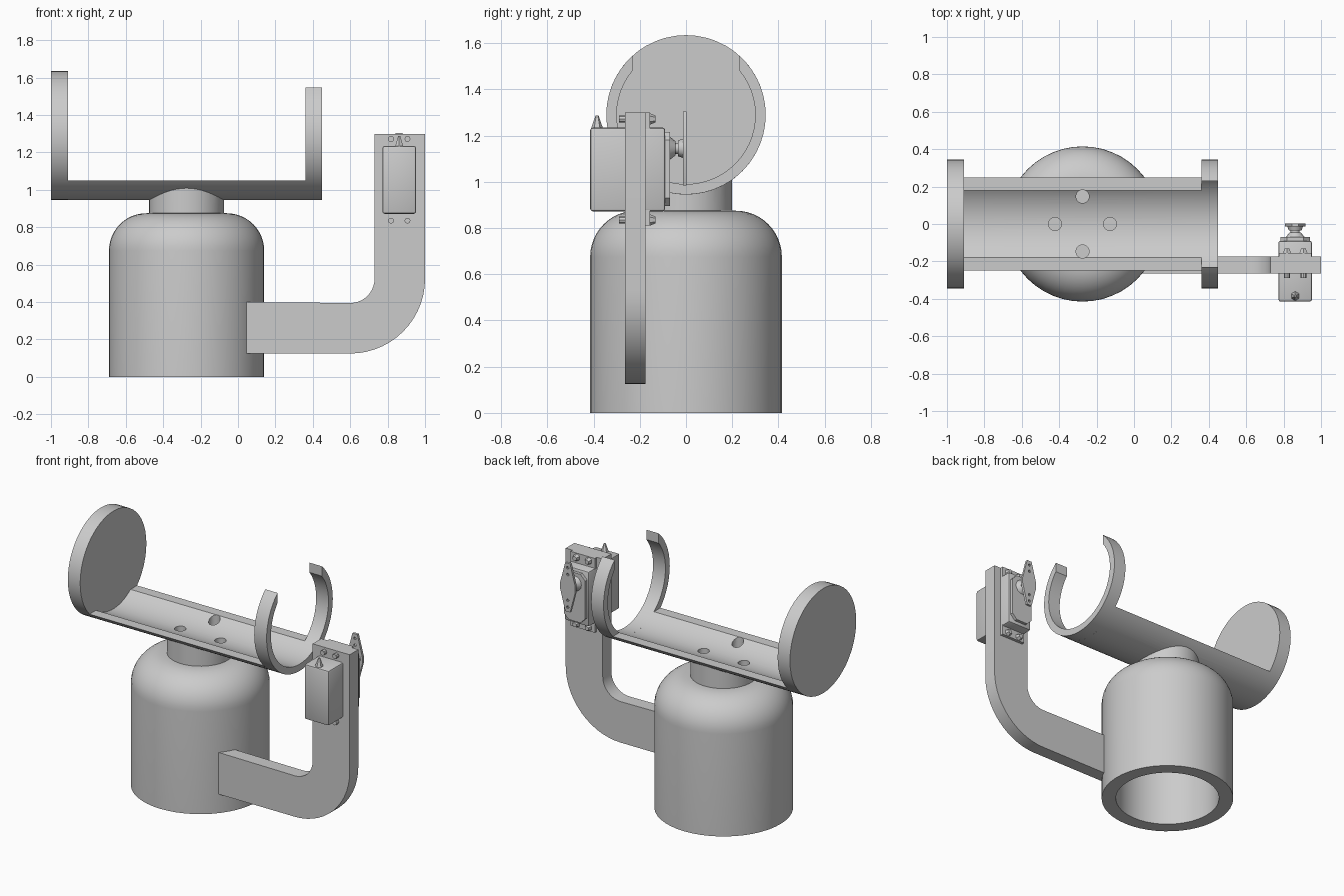
import bpy, bmesh
from math import sin, cos, asin, acos, pi, radians
from mathutils import Matrix, Vector

if "Cube" in bpy.data.objects:
    bpy.data.objects.remove(bpy.data.objects["Cube"], do_unlink=True)

grey = bpy.data.materials.new("light grey plastic")
grey.use_nodes = True
COLOUR = (0.6, 0.6, 0.6, 1)
grey.diffuse_color = COLOUR
grey.node_tree.nodes["Principled BSDF"].inputs["Base Color"].default_value = COLOUR


def finish(name, bm, smooth=True):
    bmesh.ops.recalc_face_normals(bm, faces=bm.faces)
    mesh = bpy.data.meshes.new(name)
    bm.to_mesh(mesh)
    bm.free()
    mesh.materials.append(grey)
    obj = bpy.data.objects.new(name, mesh)
    bpy.context.collection.objects.link(obj)
    shade(mesh, smooth)
    return obj


def shade(mesh, smooth=True):
    if smooth:
        mesh.shade_smooth()
        mesh.set_sharp_from_angle(angle=radians(32))
    else:
        mesh.shade_flat()


def prism(name, points, axis, low, high, smooth=True):
    """Extrude a flat outline along x or y."""
    place = (lambda a, b: (low, a, b)) if axis == "x" else (lambda a, b: (a, low, b))
    bm = bmesh.new()
    face = bm.faces.new([bm.verts.new(place(*p)) for p in points])
    out = bmesh.ops.extrude_face_region(bm, geom=[face])
    move = Vector((high - low, 0, 0) if axis == "x" else (0, high - low, 0))
    bmesh.ops.translate(bm, vec=move, verts=[v for v in out["geom"] if isinstance(v, bmesh.types.BMVert)])
    return finish(name, bm, smooth)


def arc(cx, cy, r, start, end, n):
    return [(cx + r * cos(start + (end - start) * i / n),
             cy + r * sin(start + (end - start) * i / n)) for i in range(n + 1)]


def box(name, low, high, bevel=0.0):
    low, high = Vector(low), Vector(high)
    bm = bmesh.new()
    bmesh.ops.create_cube(bm, size=1, matrix=Matrix.Translation((low + high) / 2)
                          @ Matrix.Diagonal((*(high - low), 1)))
    if bevel:
        bmesh.ops.bevel(bm, geom=bm.edges[:], offset=bevel, segments=2, affect="EDGES", profile=0.5)
    return finish(name, bm, bevel > 0)


def rods(name, spots, axis, r1, r2, low, high, n):
    """Cylinders or cones along one axis, centred on each spot."""
    turn = {"x": Matrix.Rotation(pi / 2, 4, "Y"), "y": Matrix.Rotation(-pi / 2, 4, "X"),
            "z": Matrix.Identity(4)}[axis]
    mid = (low + high) / 2
    bm = bmesh.new()
    for a, b in spots:
        centre = {"x": (mid, a, b), "y": (a, mid, b), "z": (a, b, mid)}[axis]
        bmesh.ops.create_cone(bm, cap_ends=True, segments=n, radius1=r1, radius2=r2,
                              depth=high - low, matrix=Matrix.Translation(centre) @ turn)
    return finish(name, bm)


def cut(obj, *cutters):
    for cutter in cutters:
        mod = obj.modifiers.new("cut", "BOOLEAN")
        mod.object, mod.operation, mod.solver = cutter, "DIFFERENCE", "EXACT"
    bpy.context.view_layer.update()
    done = obj.evaluated_get(bpy.context.evaluated_depsgraph_get())
    mesh = bpy.data.meshes.new_from_object(done)
    obj.modifiers.clear()
    obj.data = mesh
    shade(mesh)


CX = -0.275               # axis of the base
CZ, RO, RI = 1.29, 0.345, 0.30   # cradle axis height and radii

# Hollow base with rounded shoulder and neck, revolved
profile = [(0, 0.775)] + arc(0.185, 0.635, 0.14, pi / 2, 0, 8) + [(0.325, 0), (0.415, 0)]
profile += arc(0.215, 0.675, 0.2, 0, pi / 2, 12) + [(0.2, 0.875), (0.2, 1.1), (0, 1.1)]
bm = bmesh.new()
verts = [bm.verts.new((CX + r, 0, z)) for r, z in profile]
edges = [bm.edges.new(pair) for pair in zip(verts, verts[1:])]
bmesh.ops.spin(bm, geom=verts + edges, cent=(CX, 0, 0), axis=(0, 0, 1), angle=2 * pi, steps=48)
bmesh.ops.remove_doubles(bm, verts=bm.verts, dist=0.0005)
base = finish("base", bm)

# Trough, cut level along both long edges
edge = CZ - 1.05
a, b = asin(edge / RO), asin(edge / RI)
trough = prism("trough", arc(0, CZ, RO, pi + a, 2 * pi - a, 24) + arc(0, CZ, RI, 2 * pi - b, pi + b, 24),
               "x", -0.91, 0.36)

# Saddle under the trough and four screw holes through it
saddle = rods("saddle_cutter", [(0, CZ)], "x", 0.325, 0.325, -1.2, 0.6, 64)
holes = rods("hole_cutter", [(CX + dx, dy) for dx, dy in ((0.147, 0), (-0.147, 0), (0, 0.147), (0, -0.147))],
             "z", 0.035, 0.035, 0.82, 1.3, 20)
cut(base, saddle, holes)
cut(trough, holes)

# End disc and open clip ring
rods("end_disc", [(0, CZ)], "x", RO, RO, -1.0, -0.91, 48)
gap = 0.23
a, b = acos(gap / RO), acos(gap / RI)
prism("clip_ring", arc(0, CZ, RO, pi - a, 2 * pi + a, 40) + arc(0, CZ, RI, 2 * pi + b, pi - b, 40),
      "x", 0.36, 0.45)

# Curved side arm
prism("side_arm", [(0.045, 0.4), (0.045, 0.125)] + arc(0.6, 0.525, 0.4, -pi / 2, 0, 14)
      + [(1.0, 1.3), (0.73, 1.3)] + arc(0.6, 0.525, 0.13, 0, -pi / 2, 10), "y", -0.265, -0.175)

# Servo case, mounting flange and stepped gear cover
SX, SZ = 0.862, 1.145
box("servo_case", (SX - 0.09, -0.415, 0.872), (SX + 0.09, -0.09, 1.235), 0.012)
box("servo_flange", (SX - 0.088, -0.175, 0.81), (SX + 0.088, -0.155, 1.3))
x, lo, hi, c = 0.078, 0.895, 1.215, 0.035
prism("gear_cover", [(SX - x, lo + c), (SX - x + c, lo), (SX + x - c, lo), (SX + x, lo + c),
                     (SX + x, hi - c), (SX + x - c, hi), (SX - x + c, hi), (SX - x, hi - c)],
      "y", -0.09, -0.07, False)

# Mounting screws through the arm
spots = [(SX + dx, z) for dx in (-0.044, 0.044) for z in (0.835, 1.272)]
rods("screw_shanks", spots, "y", 0.016, 0.016, -0.29, -0.15, 8)
rods("screw_heads", spots, "y", 0.024, 0.015, -0.155, -0.132, 6)

# Output shaft and diamond horn with small holes
rods("shaft_collar", [(SX, SZ)], "y", 0.05, 0.03, -0.07, -0.045, 16)
rods("output_shaft", [(SX, SZ)], "y", 0.024, 0.024, -0.05, -0.01, 16)
rods("horn_hub", [(SX, SZ)], "y", 0.034, 0.042, -0.035, -0.012, 12)
horn = prism("servo_horn", [(SX + sx * dx, SZ + sz * dz) for sx, sz, dx, dz in (
    (1, 1, 0.018, 0.16), (-1, 1, 0.018, 0.16), (-1, 1, 0.055, 0.02), (-1, -1, 0.055, 0.02),
    (-1, -1, 0.018, 0.16), (1, -1, 0.018, 0.16), (1, -1, 0.055, 0.02), (1, 1, 0.055, 0.02))],
    "y", -0.014, 0.002)
horn_holes = rods("horn_hole_cutter", [(SX, SZ + d) for d in (-0.13, -0.085, 0.085, 0.13)],
                  "y", 0.009, 0.009, -0.05, 0.05, 10)
cut(horn, horn_holes)

# Cable relief on top of the servo
rods("cable_relief", [(SX, -0.385)], "z", 0.028, 0.006, 1.225, 1.288, 6)

for helper in (saddle, holes, horn_holes):
    bpy.data.objects.remove(helper, do_unlink=True)
